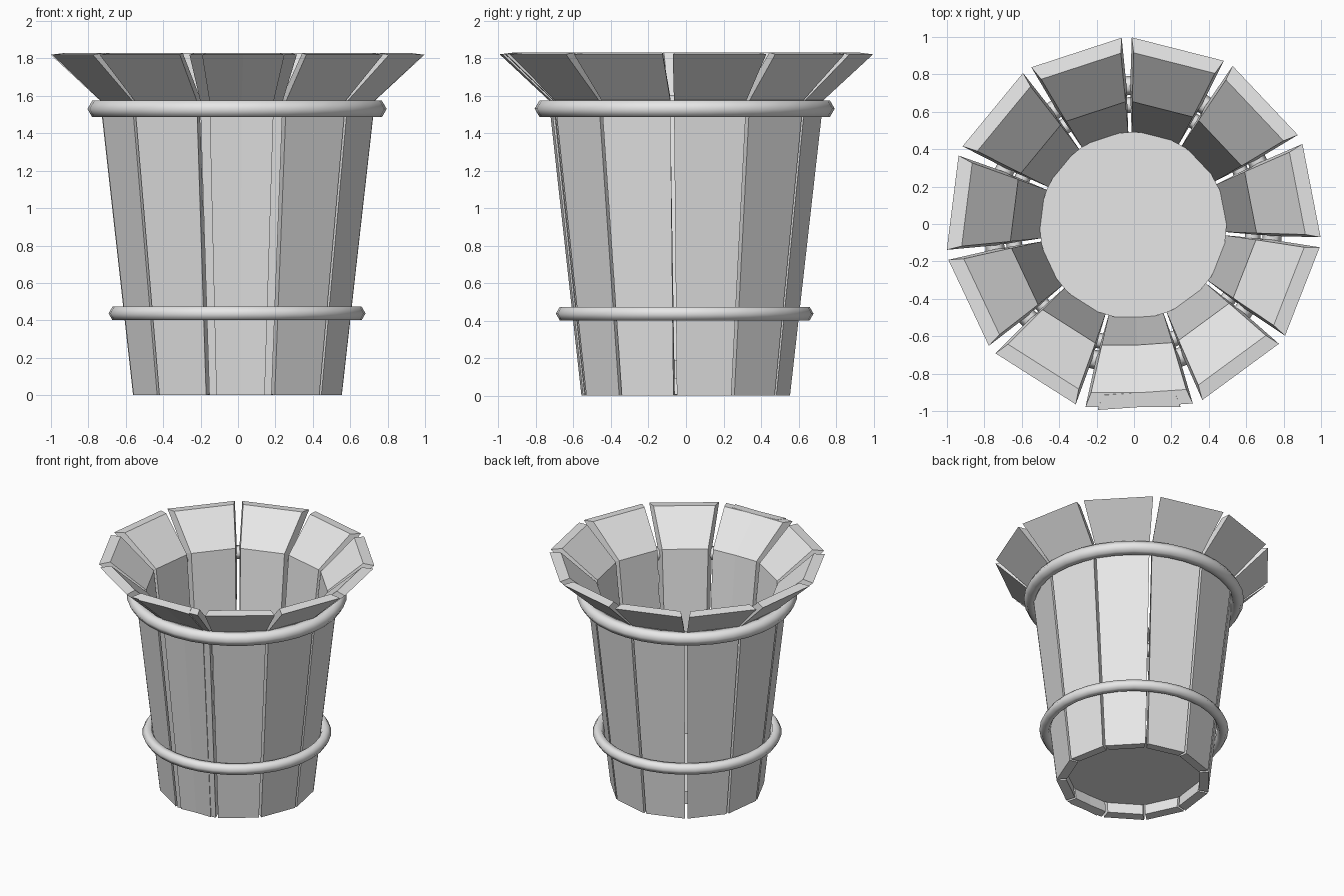
import bpy, bmesh, math
from mathutils import Matrix, Vector

cube = bpy.data.objects.get("Cube")
if cube:
    bpy.data.objects.remove(cube, do_unlink=True)

CENTRE = Vector((-0.005, -0.007, 0))

grey = bpy.data.materials.new("plain_grey")
grey.use_nodes = True
grey.diffuse_color = (0.8, 0.8, 0.8, 1)
grey.node_tree.nodes["Principled BSDF"].inputs["Base Color"].default_value = (0.8, 0.8, 0.8, 1)


def add_object(name, bm):
    bmesh.ops.recalc_face_normals(bm, faces=bm.faces)
    mesh = bpy.data.meshes.new(name)
    bm.to_mesh(mesh)
    bm.free()
    mesh.materials.append(grey)
    obj = bpy.data.objects.new(name, mesh)
    obj.location = CENTRE
    bpy.context.collection.objects.link(obj)
    return obj


# Stave sections, bottom to top: (radius, height, half width), outer then inner
SECTIONS = [
    ((0.542, 0.0, 0.148), (0.472, 0.005, 0.128)),
    ((0.713, 1.575, 0.197), (0.64, 1.60, 0.167)),
    ((0.972, 1.82, 0.254), (0.895, 1.83, 0.224)),
]


def add_stave(name, angle):
    bm = bmesh.new()
    loops = []
    for outer, inner in SECTIONS:
        loops.append([bm.verts.new((r, side * w, z))
                      for (r, z, w), side in ((outer, -1), (outer, 1), (inner, 1), (inner, -1))])
    for low, high in zip(loops, loops[1:]):
        for i in range(4):
            j = (i + 1) % 4
            bm.faces.new((low[i], low[j], high[j], high[i]))
    bm.faces.new(loops[0])
    bm.faces.new(loops[-1])
    bm.transform(Matrix.Rotation(angle, 4, "Z"))
    add_object(name, bm)


# Twelve staves; the last one overlaps the first at the front
for i in range(12):
    add_stave(f"stave_{i + 1}", math.radians(-86.1 + 32.37 * i))

# Floor disc set a little above the ground
bm = bmesh.new()
bmesh.ops.create_cone(bm, cap_ends=True, segments=32, radius1=0.5, radius2=0.5,
                      depth=0.1, matrix=Matrix.Translation((0, 0, 0.14)))
add_object("floor", bm)


# Hoops with a six-sided section
def add_hoop(name, height, major, minor):
    bpy.ops.mesh.primitive_torus_add(major_segments=36, minor_segments=6, major_radius=major,
                                     minor_radius=minor, location=CENTRE + Vector((0, 0, height)))
    hoop = bpy.context.object
    hoop.name = name
    hoop.data.materials.append(grey)
    bpy.ops.object.shade_smooth()


add_hoop("lower_hoop", 0.437, 0.645, 0.042)
add_hoop("upper_hoop", 1.53, 0.749, 0.051)
